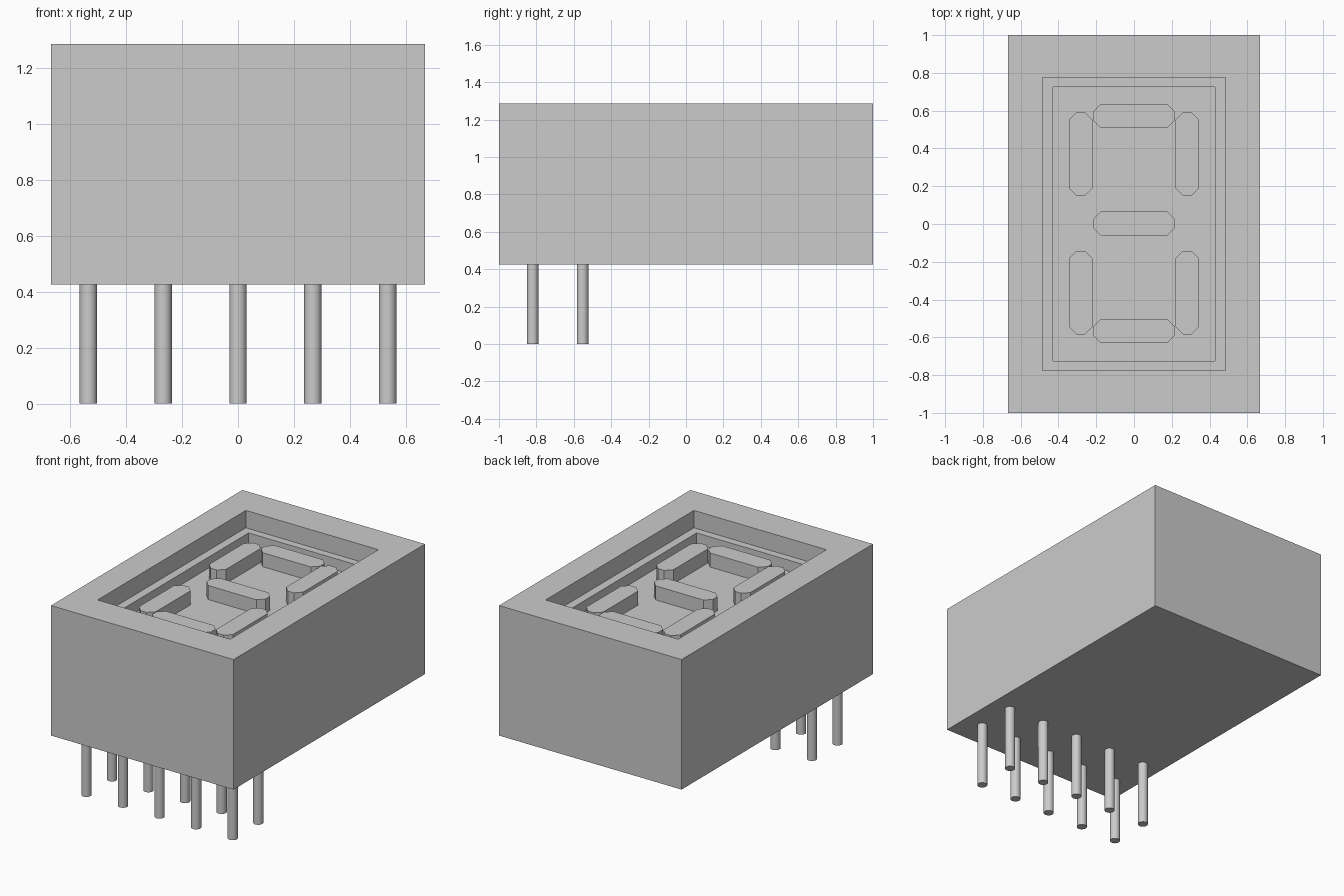
import bpy
import bmesh

if "Cube" in bpy.data.objects:
    bpy.data.objects.remove(bpy.data.objects["Cube"])

grey = bpy.data.materials.new("plain grey")
grey.diffuse_color = (0.6, 0.6, 0.6, 1)
grey.use_nodes = True
grey.node_tree.nodes["Principled BSDF"].inputs["Base Color"].default_value = grey.diffuse_color

Z_BOTTOM, Z_RIM, Z_LEDGE, Z_FLOOR, Z_SEGMENT = 0.425, 1.285, 1.17, 1.097, 1.19


def add_object(name, bm):
    bmesh.ops.recalc_face_normals(bm, faces=bm.faces)
    mesh = bpy.data.meshes.new(name)
    bm.to_mesh(mesh)
    bm.free()
    mesh.materials.append(grey)
    obj = bpy.data.objects.new(name, mesh)
    bpy.context.collection.objects.link(obj)
    return obj


def housing():
    # Block with a stepped recess: a stack of rectangles joined by faces
    bm = bmesh.new()
    steps = [(0.668, 1.0, Z_BOTTOM), (0.668, 1.0, Z_RIM),
             (0.485, 0.775, Z_RIM), (0.485, 0.775, Z_LEDGE),
             (0.43, 0.725, Z_LEDGE), (0.43, 0.725, Z_FLOOR)]
    loops = [[bm.verts.new((sx * x, sy * y, z))
              for sx, sy in ((-1, -1), (1, -1), (1, 1), (-1, 1))]
             for x, y, z in steps]
    for a, b in zip(loops, loops[1:]):
        for i in range(4):
            j = (i + 1) % 4
            bm.faces.new((a[i], a[j], b[j], b[i]))
    bm.faces.new(loops[0])
    bm.faces.new(loops[-1])
    add_object("housing", bm)


def segment(name, cx, cy, hx, hy, cut=0.04):
    # Raised bar with chamfered corners
    bm = bmesh.new()
    outline = [(-hx + cut, -hy), (hx - cut, -hy), (hx, -hy + cut), (hx, hy - cut),
               (hx - cut, hy), (-hx + cut, hy), (-hx, hy - cut), (-hx, -hy + cut)]
    base = bm.faces.new([bm.verts.new((cx + x, cy + y, Z_FLOOR)) for x, y in outline])
    top = bmesh.ops.extrude_face_region(bm, geom=[base], use_keep_orig=True)
    for v in top["geom"]:
        if isinstance(v, bmesh.types.BMVert):
            v.co.z = Z_SEGMENT
    add_object(name, bm)


def pin(name, x, y):
    bpy.ops.mesh.primitive_cylinder_add(vertices=32, radius=0.031, depth=Z_BOTTOM,
                                        location=(x, y, Z_BOTTOM / 2))
    obj = bpy.context.object
    obj.name = name
    obj.data.materials.append(grey)
    bpy.ops.object.shade_smooth_by_angle()


housing()

# Seven display bars
for name, y in (("top", 0.572), ("middle", 0.003), ("bottom", -0.566)):
    segment(name + "_segment", 0, y, 0.216, 0.063)
for side, x in (("left", -0.282), ("right", 0.282)):
    segment("upper_" + side + "_segment", x, 0.37, 0.062, 0.221)
    segment("lower_" + side + "_segment", x, -0.363, 0.062, 0.221)

# Two rows of five contact pins
for row, y in (("front", -0.82), ("rear", -0.553)):
    for i in range(5):
        pin(f"{row}_pin_{i + 1}", (i - 2) * 0.2675, y)
